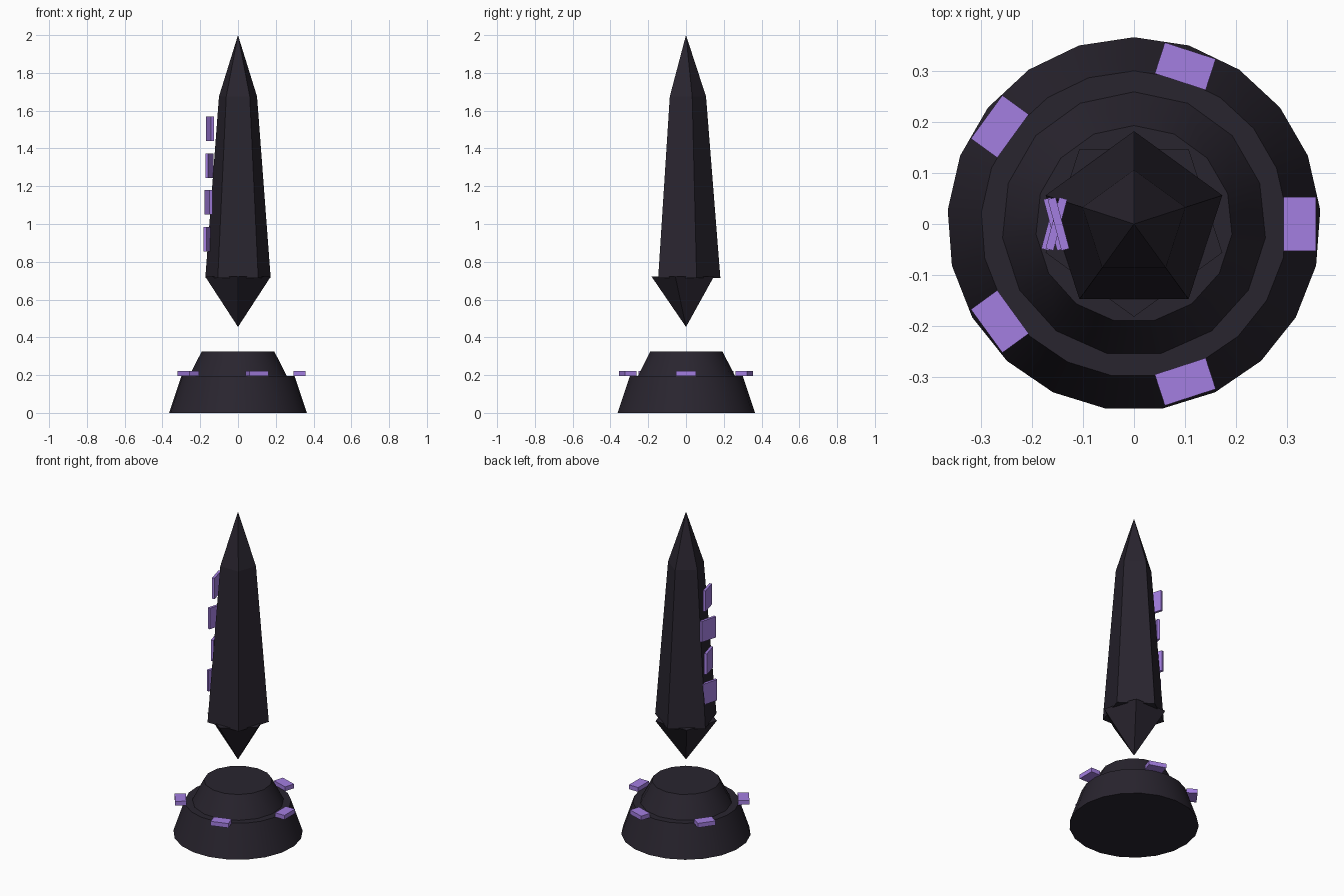
import bpy
from math import radians, sin, cos, pi

if "Cube" in bpy.data.objects:
    bpy.data.objects.remove(bpy.data.objects["Cube"])


def material(name, color):
    m = bpy.data.materials.new(name)
    m.diffuse_color = color
    m.use_nodes = True
    m.node_tree.nodes["Principled BSDF"].inputs["Base Color"].default_value = m.diffuse_color
    return m


STONE = material("dark_stone", (0.022, 0.018, 0.028, 1))
GLOW = material("violet_glow", (0.37, 0.21, 0.75, 1))


def cone(name, sides, r_low, r_high, z_low, z_high, turn=0, smooth=False):
    bpy.ops.mesh.primitive_cone_add(
        vertices=sides, radius1=r_low, radius2=r_high, depth=z_high - z_low,
        location=(0, 0, (z_low + z_high) / 2), rotation=(0, 0, turn))
    ob = bpy.context.object
    ob.name = name
    ob.data.materials.append(STONE)
    if smooth:
        bpy.ops.object.shade_smooth_by_angle(angle=radians(30))
    return ob


def rune(name, size, loc, turn):
    bpy.ops.mesh.primitive_cube_add(size=1, location=loc, rotation=(0, 0, turn))
    ob = bpy.context.object
    ob.name = name
    ob.scale = size
    bpy.ops.object.transform_apply(location=False, rotation=False, scale=True)
    ob.data.materials.append(GLOW)
    return ob


# Stepped round pedestal
cone("pedestal_base", 21, 0.366, 0.30, 0.0, 0.196, smooth=True)
cone("pedestal_top", 15, 0.259, 0.193, 0.196, 0.326, smooth=True)

# Floating five-sided crystal: body, upper point, reversed lower point
cone("crystal_body", 5, 0.182, 0.106, 0.714, 1.675)
cone("crystal_tip", 5, 0.106, 0.0, 1.675, 2.0)
cone("crystal_lower_point", 5, 0.0, 0.182, 0.455, 0.721, turn=pi)

# Ring of runes around the pedestal step
for i in range(5):
    a = i * 2 * pi / 5
    rune(f"pedestal_rune_{i + 1}", (0.064, 0.105, 0.027),
         (0.325 * cos(a), 0.325 * sin(a), 0.208), a)

# Column of runes up the left side, alternately twisted
for i in range(4):
    rune(f"crystal_rune_{i + 1}", (0.016, 0.104, 0.13),
         (-0.1605 + 0.0042 * i, 0, 0.919 + 0.195 * i),
         radians(-15 if i % 2 == 0 else 15))
